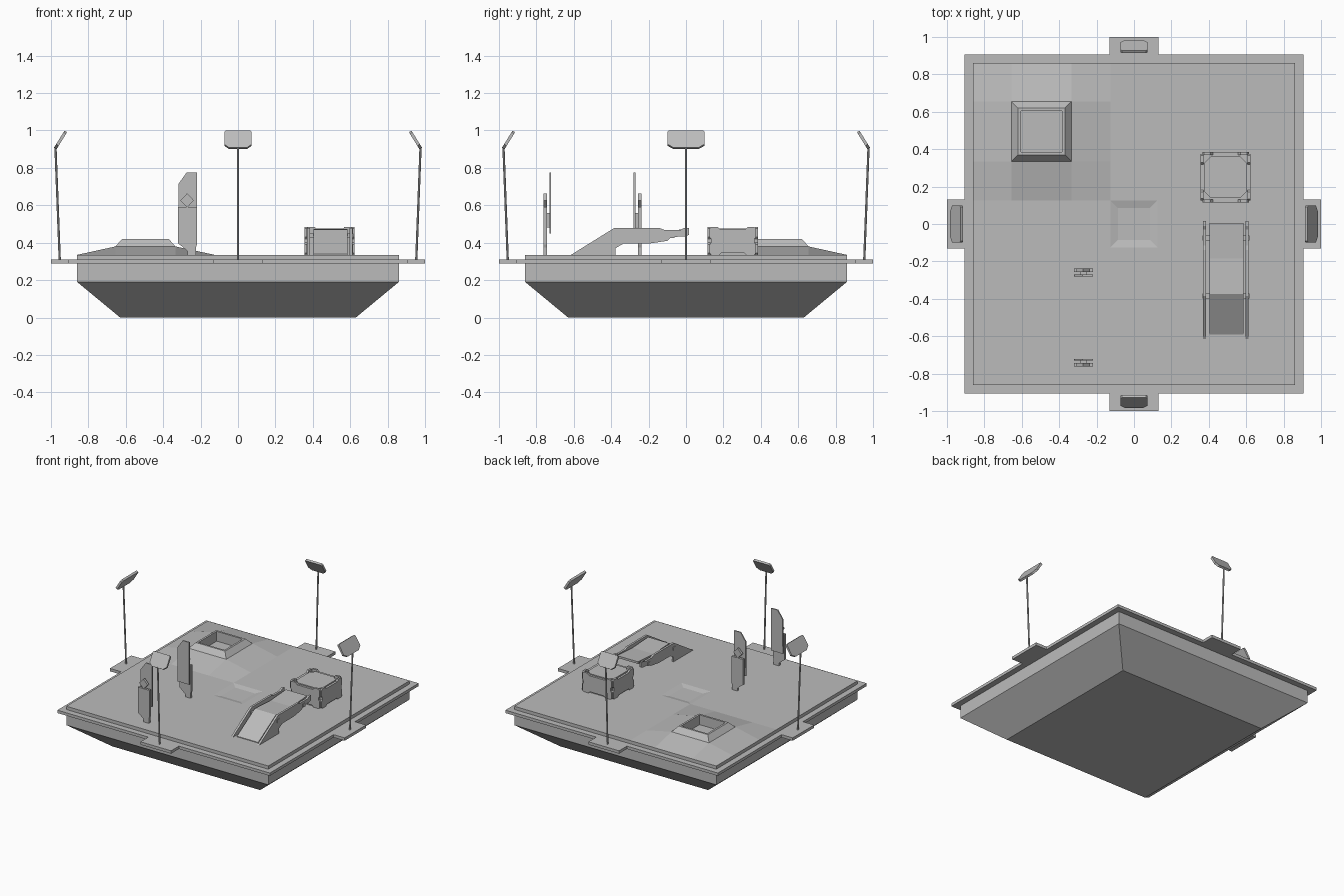
import bpy, bmesh, math
from mathutils import Vector, Matrix

if "Cube" in bpy.data.objects:
    bpy.data.objects.remove(bpy.data.objects["Cube"])

grey = bpy.data.materials.new("plain_grey")
grey.diffuse_color = (0.5, 0.5, 0.5, 1)
grey.use_nodes = True
grey.node_tree.nodes["Principled BSDF"].inputs["Base Color"].default_value = grey.diffuse_color
X, Y, Z = Vector((1, 0, 0)), Vector((0, 1, 0)), Vector((0, 0, 1))


def finish(bm, name, recalc=True):
    if recalc:
        bmesh.ops.recalc_face_normals(bm, faces=bm.faces[:])
    me = bpy.data.meshes.new(name)
    bm.to_mesh(me)
    bm.free()
    me.materials.append(grey)
    ob = bpy.data.objects.new(name, me)
    bpy.context.collection.objects.link(ob)
    return ob


def prism(name, pts, origin, u, v, thick):
    """Extrude a 2D profile (in axes u, v) symmetrically about its plane."""
    bm = bmesh.new()
    n = u.cross(v).normalized() * thick / 2
    o = Vector(origin)
    a = [bm.verts.new(o + u * p + v * q - n) for p, q in pts]
    b = [bm.verts.new(o + u * p + v * q + n) for p, q in pts]
    bm.faces.new(a[::-1])
    bm.faces.new(b)
    k = len(pts)
    for i in range(k):
        j = (i + 1) % k
        bm.faces.new((a[i], a[j], b[j], b[i]))
    return finish(bm, name)


def box(name, x0, x1, y0, y1, z0, z1):
    return prism(name, [(x0, y0), (x1, y0), (x1, y1), (x0, y1)],
                 (0, 0, (z0 + z1) / 2), X, Y, z1 - z0)


def square_loft(name, cx, cy, rings, cap_start=False, cap_end=False):
    """Join square rings given as (half size, height)."""
    bm = bmesh.new()
    loops = [[bm.verts.new((cx + sx * h, cy + sy * h, z))
              for sx, sy in ((-1, -1), (1, -1), (1, 1), (-1, 1))] for h, z in rings]
    for a, b in zip(loops, loops[1:]):
        for i in range(4):
            j = (i + 1) % 4
            bm.faces.new((a[i], a[j], b[j], b[i]))
    if cap_start:
        bm.faces.new(loops[0][::-1])
    if cap_end:
        bm.faces.new(loops[-1])
    return finish(bm, name, False)


# Floating base body
G = 0.335
square_loft("base_body", 0, 0, [(0.63, 0), (0.86, 0.19), (0.86, G)], cap_start=True)

# Ground surface with a raised hill; the crater and pit cells stay open
xs = [-0.86, -0.655, -0.335, -0.125, 0.125, 0.86]
ys = [-0.86, -0.125, 0.125, 0.335, 0.655, 0.86]
bm = bmesh.new()
grid = [[bm.verts.new((x, y, 0.38 if i in (1, 2) and j in (3, 4) else G))
         for j, y in enumerate(ys)] for i, x in enumerate(xs)]
for i in range(5):
    for j in range(5):
        if (i, j) not in ((1, 3), (3, 1)):
            bm.faces.new((grid[i][j], grid[i + 1][j], grid[i + 1][j + 1], grid[i][j + 1]))
finish(bm, "ground", False)
square_loft("crater", -0.495, 0.495,
            [(0.16, 0.38), (0.125, 0.42), (0.11, 0.42), (0.11, 0.345)], cap_end=True)
square_loft("centre_pit", 0, 0, [(0.125, G), (0.085, 0.325)], cap_end=True)

# Rim flange with a tab in the middle of each side
quarter = [(0.905, -0.905), (0.905, -0.13), (1.0, -0.13), (1.0, 0.13), (0.905, 0.13)]
outline = []
for k in range(4):
    c, s = round(math.cos(k * math.pi / 2)), round(math.sin(k * math.pi / 2))
    outline += [(c * x - s * y, s * x + c * y) for x, y in quarter]
prism("rim_flange", outline, (0, 0, 0.299), X, Y, 0.022)

# Four leaning lamp posts with tilted heads, wider on the left and right
for k, side in enumerate(("right", "back", "left", "front")):
    rot = Matrix.Rotation(k * math.pi / 2, 3, 'Z')
    w = 0.1 if k % 2 == 0 else 0.073
    head = [(-w * 0.65, 0), (w * 0.65, 0), (w, 0.022), (w, 0.098), (w - 0.008, 0.107),
            (0.008 - w, 0.107), (-w, 0.098), (-w, 0.022)]
    slope = Vector((-0.057, 0, 0.092)).normalized()
    prism(side + "_lamp_head", head, rot @ Vector((0.977, 0, 0.904)), rot @ Y, rot @ slope, 0.016)
    bottom, top = Vector((0.953, 0, 0.305)), Vector((0.976, 0, 0.912))
    axis = top - bottom
    r = 0.006
    ring = [(r * math.cos(t * math.pi / 4), r * math.sin(t * math.pi / 4)) for t in range(8)]
    u = rot @ axis.cross(Y).normalized()
    prism(side + "_lamp_pole", ring, rot @ ((bottom + top) / 2), u, rot @ Y, axis.length)

# Crate: core, octagonal lid, four notched side panels
cx, cy = 0.49, 0.25
box("crate_core", cx - 0.12, cx + 0.12, cy - 0.12, cy + 0.12, G, 0.465)
h, c = 0.112, 0.078
prism("crate_lid", [(h, -c), (h, c), (c, h), (-c, h), (-h, c), (-h, -c), (-c, -h), (c, -h)],
      (cx, cy, 0.467), X, Y, 0.016)
half = [(0.06, 0.347), (0.072, 0.335), (0.115, 0.335), (0.124, 0.345), (0.124, 0.39),
        (0.116, 0.4), (0.116, 0.42), (0.124, 0.43), (0.124, 0.475), (0.115, 0.485),
        (0.08, 0.485), (0.067, 0.47)]
panel = half + [(-a, b) for a, b in half[::-1]]
for k in range(4):
    rot = Matrix.Rotation(k * math.pi / 2, 3, 'Z')
    prism(f"crate_panel_{k + 1}", panel, Vector((cx, cy, 0)) + rot @ Vector((0.126, 0, 0)),
          rot @ Y, Z, 0.016)

# Ramp: two side rails, bent deck, cross bars
rail = [(-0.615, G), (-0.385, 0.478), (-0.14, 0.478), (-0.115, 0.468), (-0.03, 0.468),
        (-0.01, 0.479), (0.016, 0.479), (0.016, 0.442), (-0.005, 0.434), (-0.08, 0.43),
        (-0.1, 0.41), (-0.2, 0.395), (-0.335, 0.395), (-0.378, 0.37), (-0.378, G)]
for side, x in (("left", 0.378), ("right", 0.604)):
    prism(side + "_ramp_rail", rail, (x, 0, 0), Y, Z, 0.016)
deck = [(-0.59, 0.34), (-0.375, 0.47), (-0.185, 0.46), (0.005, 0.472)]
deck += [(y, z - 0.016) for y, z in deck[::-1]]
prism("ramp_deck", deck, (0.495, 0, 0), Y, Z, 0.18)
for k, y in enumerate((-0.075, -0.385)):
    box(f"ramp_cross_bar_{k + 1}", 0.365, 0.617, y - 0.014, y + 0.014, 0.425, 0.45)

# Gate: two mirrored posts, each a footed slab, a diamond and a thin tall plate
slab = [(-0.27, G), (-0.225, G), (-0.225, 0.375), (-0.22, 0.39), (-0.22, 0.515),
        (-0.22, 0.59), (-0.32, 0.59), (-0.32, 0.395), (-0.305, 0.385), (-0.27, 0.355)]
diamond = [(-0.272, 0.588), (-0.236, 0.626), (-0.272, 0.664), (-0.308, 0.626)]
plate = [(-0.32, 0.45), (-0.22, 0.45), (-0.22, 0.775), (-0.275, 0.775), (-0.318, 0.715)]
for name, s in (("front", -1), ("back", 1)):
    def at(d):
        return -0.5 + s * d
    prism(name + "_gate_slab", slab, (0, at(0.253), 0), X, Z, 0.018)
    prism(name + "_gate_diamond", diamond, (0, at(0.253), 0), X, Z, 0.018)
    prism(name + "_gate_plate", plate, (0, at(0.225), 0), X, Z, 0.009)
    ya, yb = sorted((at(0.222), at(0.25)))
    box(name + "_gate_spacer", -0.29, -0.25, ya, yb, 0.48, 0.56)
